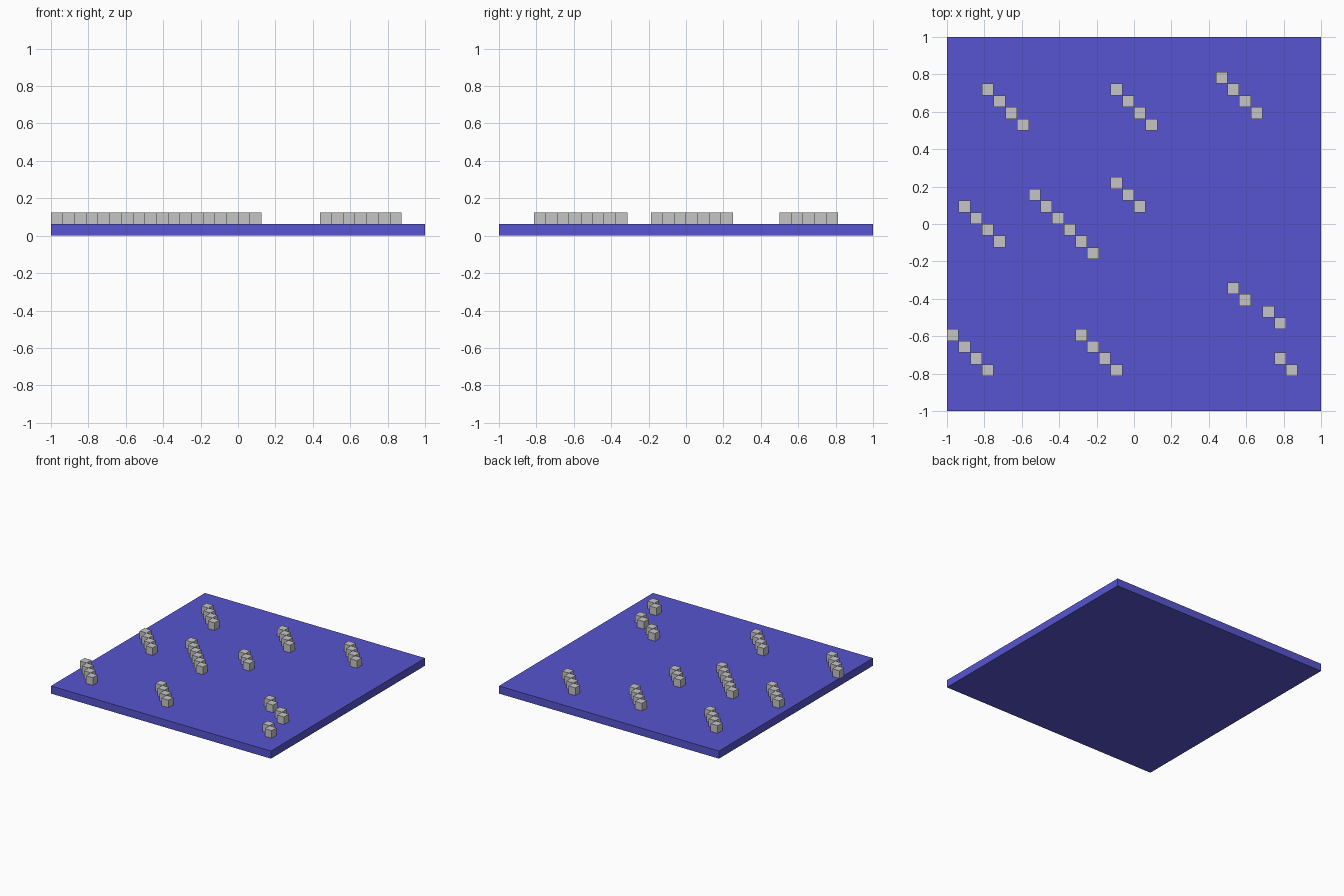
import bpy

if "Cube" in bpy.data.objects:
    bpy.data.objects.remove(bpy.data.objects["Cube"])

CELL = 2 / 32  # the model is laid out on a 32 x 32 grid


def material(name, rgb):
    m = bpy.data.materials.new(name)
    m.diffuse_color = (*rgb, 1)
    m.use_nodes = True
    m.node_tree.nodes["Principled BSDF"].inputs["Base Color"].default_value = m.diffuse_color
    return m


def box(name, centre, size, mat):
    bpy.ops.mesh.primitive_cube_add(size=1, location=centre)
    ob = bpy.context.object
    ob.name = name
    ob.scale = size
    bpy.ops.object.transform_apply(location=False, rotation=False, scale=True)
    ob.data.materials.append(mat)
    return ob


blue = material("blue", (0.095, 0.09, 0.63))
grey = material("light_grey", (0.56, 0.56, 0.56))

# Base slab
box("base_slab", (0, 0, CELL / 2), (2, 2, CELL), blue)

# Diagonal rows of cubes: first column, first row, cube count
rows = [(3, 27, 4), (14, 27, 4), (23, 28, 4), (14, 19, 3), (7, 18, 6),
        (1, 17, 4), (24, 10, 2), (27, 8, 2), (28, 4, 2), (0, 6, 4), (11, 6, 4)]
for r, (col, row, count) in enumerate(rows, 1):
    for k in range(count):
        x = -1 + (col + k + 0.5) * CELL
        y = -1 + (row - k + 0.5) * CELL
        box(f"row_{r}_cube_{k + 1}", (x, y, 1.5 * CELL), (CELL,) * 3, grey)
